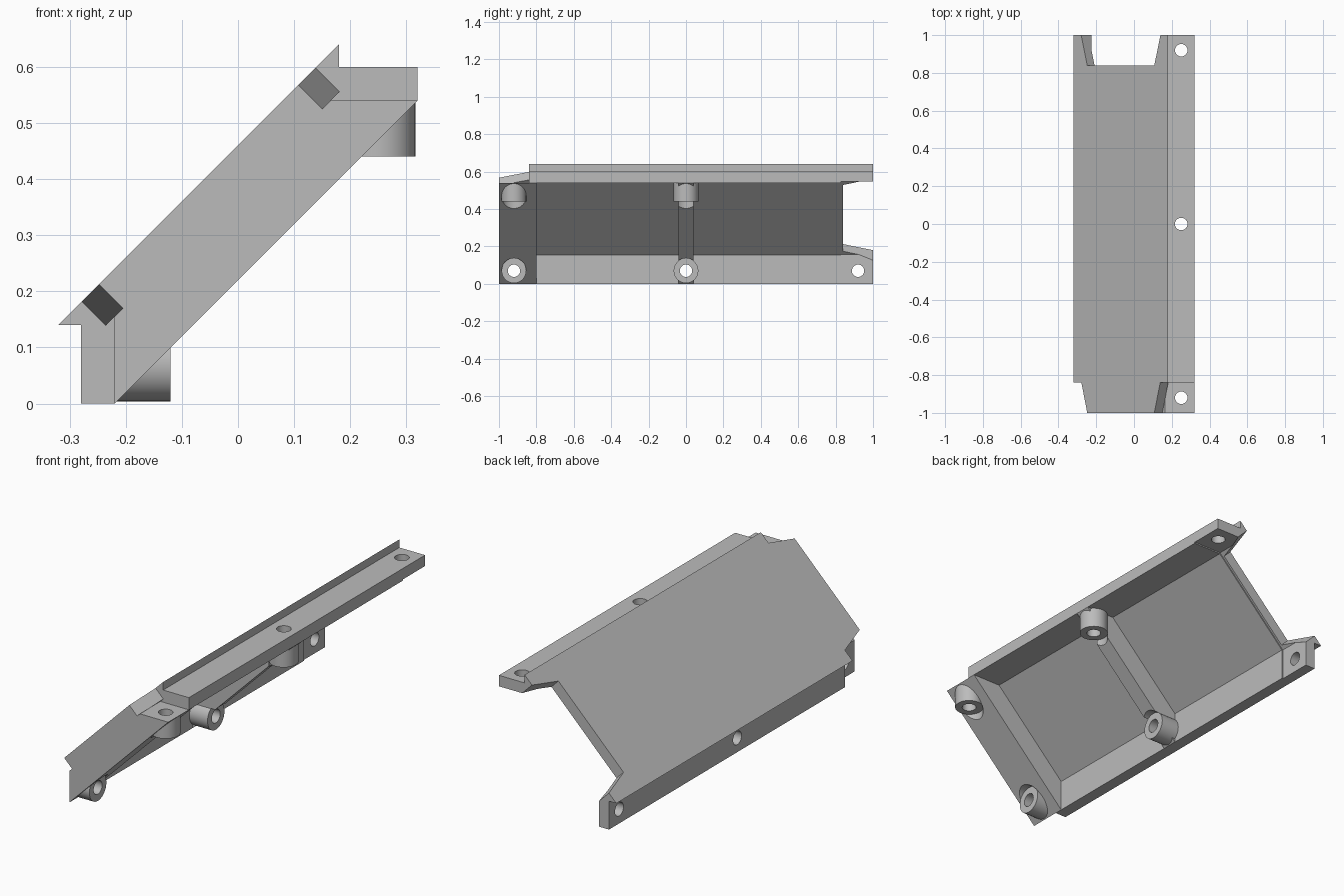
import bpy, bmesh, math
from mathutils import Matrix

cube = bpy.data.objects.get("Cube")
if cube:
    bpy.data.objects.remove(cube)

grey = bpy.data.materials.new("plain_grey")
grey.use_nodes = True
tone = (0.5, 0.5, 0.5, 1)
grey.diffuse_color = tone
grey.node_tree.nodes["Principled BSDF"].inputs["Base Color"].default_value = tone

FRONT, STEP = -1.0, 0.84      # tip of the tongue, start of either end step
BOSS_X, BOSS_Z = 0.25, 0.07   # screw axes in the upper and lower flanges
END_Y = 0.92


def finish(name, bm):
    bmesh.ops.recalc_face_normals(bm, faces=bm.faces)
    mesh = bpy.data.meshes.new(name)
    bm.to_mesh(mesh)
    bm.free()
    mesh.materials.append(grey)
    obj = bpy.data.objects.new(name, mesh)
    bpy.context.collection.objects.link(obj)
    return obj


def prism(name, near, y0, y1, far=None):
    """Loft an xz outline from y0 to y1."""
    bm = bmesh.new()
    a = [bm.verts.new((x, y0, z)) for x, z in near]
    b = [bm.verts.new((x, y1, z)) for x, z in far or near]
    bm.faces.new(a)
    bm.faces.new(b)
    for i in range(len(a)):
        j = (i + 1) % len(a)
        bm.faces.new((a[i], a[j], b[j], b[i]))
    return finish(name, bm)


def rods(name, radius, upper, lower, ys):
    """Vertical rods on the upper screw axis, sideways rods on the lower one."""
    bm = bmesh.new()
    for y in ys:
        for (lo, hi), sideways in ((upper, False), (lower, True)):
            mid = (lo + hi) / 2
            if sideways:
                place = Matrix.Translation((mid, y, BOSS_Z)) @ Matrix.Rotation(math.pi / 2, 4, "Y")
            else:
                place = Matrix.Translation((BOSS_X, y, mid))
            bmesh.ops.create_cone(bm, cap_ends=True, segments=48, radius1=radius,
                                  radius2=radius, depth=hi - lo, matrix=place)
    return finish(name, bm)


def cut(obj, *cutters):
    for c in cutters:
        mod = obj.modifiers.new("cut", "BOOLEAN")
        mod.operation, mod.solver, mod.object = "DIFFERENCE", "EXACT", c
    bpy.context.view_layer.update()
    shaped = obj.evaluated_get(bpy.context.evaluated_depsgraph_get())
    mesh = bpy.data.meshes.new_from_object(shaped)
    obj.modifiers.clear()
    obj.data = mesh


def slab(half, top, bottom):
    """Strip across the sloping panel; top and bottom are z - x offsets."""
    def point(along, off):
        return ((along - off) / 2, (along + off) / 2)
    lo, hi = 0.32 - half, 0.32 + half
    return [point(lo, top), point(hi, top), point(hi, bottom), point(lo, bottom)]


# Sloping panel with both flanges and lips
shell = [(-0.28, 0), (-0.22, 0), (-0.22, 0.155), (0.165, 0.54), (0.32, 0.54),
         (0.32, 0.6), (0.18, 0.6), (0.18, 0.64), (-0.32, 0.14), (-0.28, 0.14)]
panel = prism("panel_with_flanges", shell, -STEP, 1)

# Tapered tongue at the front end
tongue = prism("front_tongue", slab(0.355, 0.46, 0.375), FRONT, -STEP,
               slab(0.417, 0.46, 0.375))

# Solid end block and middle rib fill the hollow underside
web = [(-0.22, 0), (0.32, 0.54), (0.165, 0.54), (-0.22, 0.155)]
block = prism("front_block", web, FRONT, -0.8)
rib = prism("middle_rib", web, -0.04, 0.04)

# Screw bosses
bosses = rods("screw_bosses", 0.066, (0.44, 0.539), (-0.219, -0.12), (-END_Y, 0))

# Helpers: screw holes, screw head clearance, back socket
holes = rods("hole_cutter", 0.033, (0.3, 0.8), (-0.5, 0.1), (-END_Y, 0, END_Y))
heads = rods("head_cutter", 0.067, (0.2, 0.44), (-0.12, 0.1), (-END_Y, 0))
socket = prism("socket_cutter", slab(0.355, 0.7, 0.2), STEP, 1.01,
               slab(0.424, 0.7, 0.2))
loose = [(-0.226, -0.1), (0.42, 0.546), (0.163, 0.546), (-0.226, 0.157)]
seat = prism("seat_cutter", loose, 0.83, 1.01)

cut(panel, holes, socket, seat)
cut(block, holes, heads)
cut(rib, holes, heads)
cut(bosses, holes)
for helper in (holes, heads, socket, seat):
    bpy.data.objects.remove(helper)

# Smooth round walls, sharp edges
for obj in (panel, tongue, block, rib, bosses):
    bpy.ops.object.select_all(action="DESELECT")
    obj.select_set(True)
    bpy.context.view_layer.objects.active = obj
    bpy.ops.object.shade_smooth_by_angle(angle=math.radians(30))
